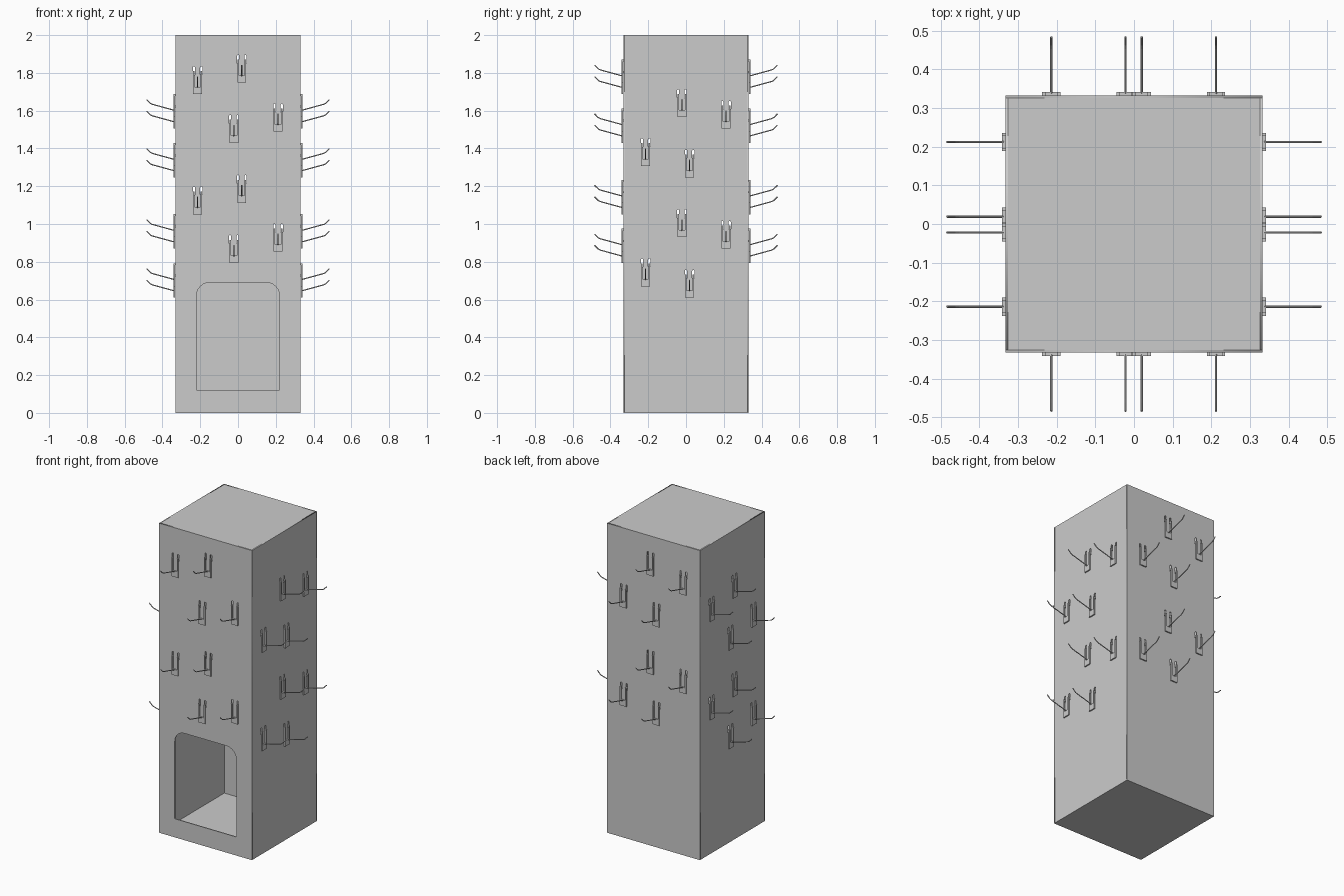
import bpy, bmesh, math
from mathutils import Matrix, Vector

if "Cube" in bpy.data.objects:
    bpy.data.objects.remove(bpy.data.objects["Cube"])

H = 0.332      # half width of the cabinet
T = 0.006      # sheet thickness
STEP = 0.636   # vertical repeat of the hook pattern
front_hooks = [(-0.214, 1.687), (0.02, 1.748), (0.212, 1.49), (-0.022, 1.43)]
side_hooks = [(-0.022, 1.566), (0.212, 1.505), (-0.214, 1.306), (0.019, 1.246)]
front_hooks += [(u, z - STEP) for u, z in front_hooks]
side_hooks += [(u, z - STEP) for u, z in side_hooks]


def rounded(x0, x1, z0, z1, r, rb, n=6):
    """Rectangle outline with top corner radius r and bottom radius rb."""
    pts = []
    for cx, cz, a, rad in ((x1, z1, 0, r), (x0, z1, 90, r), (x0, z0, 180, rb), (x1, z0, 270, rb)):
        sx, sz = (1 if cx == x1 else -1), (1 if cz == z1 else -1)
        for i in range(n + 1 if rad else 1):
            t = math.radians(a + 90 * i / n)
            pts.append((cx - sx * rad + rad * math.cos(t), cz - sz * rad + rad * math.sin(t))
                       if rad else (cx, cz))
    return pts


def panel(name, half, hooks, loc, rot_z, opening=None):
    """Sheet panel with slots above each hook, filled from 2D outlines."""
    cu = bpy.data.curves.new(name, 'CURVE')
    cu.dimensions, cu.fill_mode, cu.extrude = '2D', 'BOTH', T / 2
    loops = [rounded(-half, half, T, 2.0, 0, 0)]
    if opening:
        loops.append(opening)
    for u, z in hooks:
        for s in (-1, 1):
            c = u + s * 0.0195
            loops.append(rounded(c - 0.0055, c + 0.0055, z + 0.1, z + 0.147, 0.005, 0.005, 3))
    for pts in loops:
        sp = cu.splines.new('POLY')
        sp.points.add(len(pts) - 1)
        for p, (x, y) in zip(sp.points, pts):
            p.co = (x, y, 0, 1)
        sp.use_cyclic_u = True
    ob = bpy.data.objects.new(name, cu)
    bpy.context.collection.objects.link(ob)
    ob.location, ob.rotation_euler = loc, (math.pi / 2, 0, rot_z)
    bpy.ops.object.select_all(action='DESELECT')
    ob.select_set(True)
    bpy.context.view_layer.objects.active = ob
    bpy.ops.object.convert(target='MESH')


def add_box(bm, lo, hi):
    lo, hi = Vector(lo), Vector(hi)
    bmesh.ops.create_cube(bm, size=1, matrix=Matrix.Translation((lo + hi) / 2) @ Matrix.Diagonal((*(hi - lo), 1)))


def box(name, lo, hi):
    bm = bmesh.new()
    add_box(bm, lo, hi)
    me = bpy.data.meshes.new(name)
    bm.to_mesh(me)
    bm.free()
    bpy.context.collection.objects.link(bpy.data.objects.new(name, me))


# Cabinet walls, top and base
door = rounded(-0.22, 0.22, 0.12, 0.69, 0.07, 0.004)
c = H - T / 2
panel("front_panel", H, front_hooks, (0, -c, 0), 0, door)
panel("back_panel", H, front_hooks, (0, c, 0), 0)
panel("right_panel", H - T, side_hooks, (c, 0, 0), math.pi / 2)
panel("left_panel", H - T, side_hooks, (-c, 0, 0), math.pi / 2)
i = H - T
box("top_panel", (-i, -i, 2 - T), (i, i, 2))
box("base_panel", (-H, -H, 0), (H, H, T))

# Shared hook: back plate, two uprights with tongues in the slots, bent rod
bm = bmesh.new()
add_box(bm, (-0.0235, -0.009, 0), (0.0235, -0.001, 0.038))
for s in (-1, 1):
    x0, x1 = s * 0.0195 - 0.004, s * 0.0195 + 0.004
    add_box(bm, (x0, -0.009, 0.038), (x1, -0.001, 0.122))
    add_box(bm, (x0, -0.001, 0.112), (x1, 0.012, 0.122))
path = [(-0.005, 0.036), (-0.122, 0.068), (-0.132, 0.073), (-0.152, 0.093)]
N, R, prev = 8, 0.003, None
for k, (y, z) in enumerate(path):
    a, b = path[max(k - 1, 0)], path[min(k + 1, len(path) - 1)]
    d = Vector((0, b[0] - a[0], b[1] - a[1])).normalized()
    up = d.cross(Vector((1, 0, 0)))
    ring = [bm.verts.new(Vector((0, y, z)) + R * (math.cos(t) * Vector((1, 0, 0)) + math.sin(t) * up))
            for t in (2 * math.pi * j / N for j in range(N))]
    if prev:
        for j in range(N):
            bm.faces.new((prev[j], prev[(j + 1) % N], ring[(j + 1) % N], ring[j]))
    else:
        bm.faces.new(ring)
    prev = ring
bm.faces.new(prev)
bmesh.ops.recalc_face_normals(bm, faces=bm.faces)
hook_mesh = bpy.data.meshes.new("hook")
bm.to_mesh(hook_mesh)
bm.free()

# Hooks on all four sides
for side, hooks, ang in (("front", front_hooks, 0), ("right", side_hooks, 90),
                         ("back", front_hooks, 180), ("left", side_hooks, 270)):
    for n, (u, z) in enumerate(hooks):
        ob = bpy.data.objects.new(f"{side}_hook_{n + 1}", hook_mesh)
        ob.location = {"front": (u, -H, z), "back": (u, H, z),
                       "right": (H, u, z), "left": (-H, u, z)}[side]
        ob.rotation_euler.z = math.radians(ang)
        bpy.context.collection.objects.link(ob)
